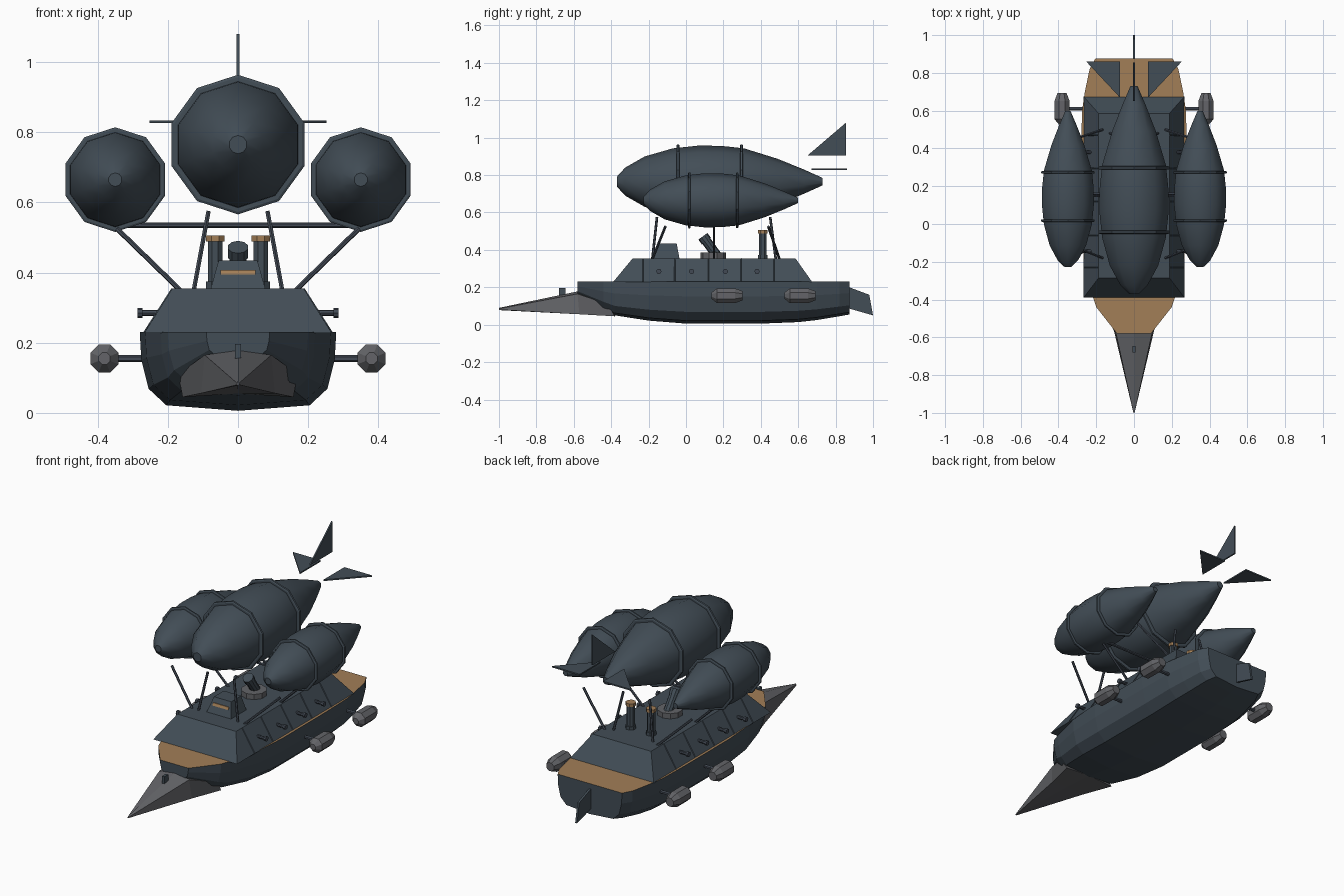
import bpy, bmesh, math
from mathutils import Vector

if "Cube" in bpy.data.objects:
    bpy.data.objects.remove(bpy.data.objects["Cube"])


def mat(name, r, g, b):
    m = bpy.data.materials.new(name)
    m.diffuse_color = (r, g, b, 1)
    m.use_nodes = True
    m.node_tree.nodes["Principled BSDF"].inputs["Base Color"].default_value = m.diffuse_color
    return m


SLATE = mat("slate_iron", 0.055, 0.075, 0.094)
STEEL = mat("grey_steel", 0.125, 0.127, 0.138)
WOOD = mat("tan_wood", 0.36, 0.21, 0.095)
BAR = mat("strut_iron", 0.055, 0.068, 0.09)


def make(name, verts, faces, *mats):
    me = bpy.data.meshes.new(name)
    me.from_pydata(verts, [], faces)
    bm = bmesh.new()
    bm.from_mesh(me)
    bmesh.ops.recalc_face_normals(bm, faces=bm.faces)
    bm.to_mesh(me)
    bm.free()
    ob = bpy.data.objects.new(name, me)
    bpy.context.collection.objects.link(ob)
    for m in mats:
        me.materials.append(m)
    return ob


def loft(name, rings, *mats):
    """Skin a list of equal-length closed rings and cap both ends."""
    n = len(rings[0])
    verts = [p for r in rings for p in r]
    faces = [(i * n + j, i * n + (j + 1) % n, (i + 1) * n + (j + 1) % n, (i + 1) * n + j)
             for i in range(len(rings) - 1) for j in range(n)]
    faces += [tuple(range(n)), tuple(range(len(verts) - n, len(verts)))]
    return make(name, verts, faces, *mats)


def turned(name, a, b, profile, sides, m, turn=0.0):
    """Lathe (distance, radius) pairs along the axis from a to b."""
    a, b = Vector(a), Vector(b)
    d = (b - a).normalized()
    ref = Vector((0, 0, 1)) if abs(d.z) < 0.95 else Vector((0, 1, 0))
    u = (ref - d * ref.dot(d)).normalized()
    v = d.cross(u)
    rings = []
    for t, r in profile:
        ring = []
        for k in range(sides):
            w = turn + 2 * math.pi * k / sides
            ring.append(a + d * t + (u * math.cos(w) + v * math.sin(w)) * r)
        rings.append(ring)
    return loft(name, rings, m)


def rod(name, a, b, r, m, sides=6):
    length = (Vector(b) - Vector(a)).length
    return turned(name, a, b, [(0, r), (length, r)], sides, m)


def rect(hw, y0, y1, z):
    return [(-hw, y0, z), (hw, y0, z), (hw, y1, z), (-hw, y1, z)]


def plate(name, pts, axis, t, m):
    """Thin plate: outline thickened along an axis."""
    off = Vector([t if i == axis else 0 for i in range(3)])
    return loft(name, [[Vector(p) - off for p in pts], [Vector(p) + off for p in pts]], m)


# Hull: stations (y, half width, keel height) with one shared cross-section
stations = [(-0.58, 0.09, 0.16), (-0.44, 0.2, 0.08), (-0.38, 0.22, 0.05), (-0.2, 0.265, 0.022),
            (0.0, 0.28, 0.006), (0.4, 0.28, 0.006), (0.6, 0.275, 0.014), (0.7, 0.26, 0.025),
            (0.82, 0.235, 0.045), (0.875, 0.205, 0.055)]
section = [(1, 1), (0.985, 0.65), (0.91, 0.28), (0.73, 0.07)]
rings = []
for y, w, zb in stations:
    side = [(w * fx, y, zb + (0.23 - zb) * fz) for fx, fz in section]
    rings.append(side + [(0, y, zb)] + [(-x, yy, z) for x, yy, z in reversed(side)])
hull = loft("hull", rings, SLATE, WOOD)
for p in hull.data.polygons:
    p.material_index = 1 if p.normal.z > 0.9 else 0

# Bow ram: spike spreading back under the bow
loft("ram", [
    [(0, -1.0, 0.09), (0.003, -1.0, 0.085), (0.003, -1.0, 0.08), (0, -1.0, 0.078),
     (-0.003, -1.0, 0.08), (-0.003, -1.0, 0.085)],
    [(0, -0.58, 0.178), (0.095, -0.58, 0.165), (0.105, -0.57, 0.056), (0, -0.57, 0.066),
     (-0.105, -0.57, 0.056), (-0.095, -0.58, 0.165)],
    [(0, -0.4, 0.13), (0.17, -0.42, 0.11), (0.158, -0.38, 0.045), (0, -0.38, 0.055),
     (-0.158, -0.38, 0.045), (-0.17, -0.42, 0.11)]], STEEL)
loft("ram_post", [rect(0.008, -0.68, -0.645, 0.155), rect(0.008, -0.68, -0.645, 0.197)], SLATE)

# Rudder
plate("rudder", [(0, 0.86, 0.205), (0, 0.98, 0.16), (0, 1.0, 0.05), (0, 0.86, 0.09)], 0, 0.006, SLATE)

# Armoured casemate with sloped sides
loft("casemate", [rect(0.267, -0.39, 0.675, 0.228), rect(0.187, -0.285, 0.585, 0.355)], SLATE)

# Pilot house with viewing slit
loft("pilot_house", [rect(0.078, -0.175, -0.035, 0.354), rect(0.055, -0.14, -0.05, 0.435)], SLATE)
plate("viewing_slit", [(-0.05, -0.159, 0.394), (0.05, -0.159, 0.394),
                       (0.05, -0.153, 0.408), (-0.05, -0.153, 0.408)], 1, 0.003, WOOD)

# Mortar on its round mount
turned("mortar_mount", (0, 0.145, 0.354), (0, 0.145, 0.4), [(0, 0.068), (0.031, 0.068)], 10, STEEL)
turned("mortar_barrel", (0, 0.165, 0.37), (0, 0.09, 0.473),
       [(0, 0.026), (0.095, 0.026), (0.095, 0.03), (0.127, 0.03)], 10, SLATE)

for s in (-1, 1):
    # Funnels with wooden-coloured caps
    base = (s * 0.065, 0.41, 0.354)
    turned("funnel", base, (s * 0.065, 0.41, 0.5),
           [(0, 0.028), (0.02, 0.028), (0.02, 0.022), (0.14, 0.022)], 8, SLATE, math.pi / 8)
    turned("funnel_cap", (s * 0.065, 0.41, 0.488), (s * 0.065, 0.41, 0.51),
           [(0, 0.028), (0.018, 0.028)], 8, WOOD, math.pi / 8)

    # Broadside guns
    for y in (-0.145, 0.03, 0.21, 0.38):
        turned("side_gun", (s * 0.2, y, 0.285), (s * 0.29, y, 0.285),
               [(0, 0.009), (0.072, 0.009), (0.072, 0.014), (0.086, 0.014)], 8, BAR)

    # Armour seams
    for y in (-0.23, -0.06, 0.12, 0.295, 0.47):
        rod("armour_seam", (s * 0.267, y, 0.229), (s * 0.187, y, 0.354), 0.003, SLATE, 4)

    # Engine pods on arms
    for y in (0.22, 0.61):
        turned("engine_pod", (s * 0.381, y - 0.083, 0.155), (s * 0.381, y, 0.155),
               [(0, 0.018), (0.028, 0.043), (0.125, 0.043), (0.166, 0.026)], 8, STEEL, math.pi / 8)
        rod("pod_arm", (s * 0.25, y, 0.155), (s * 0.35, y, 0.155), 0.01, BAR)

    # Struts from the casemate to the gas bags
    for y0, y1 in ((-0.18, -0.11), (0.15, 0.15), (0.5, 0.44)):
        rod("outer_strut", (s * 0.165, y0, 0.35), (s * 0.345, y1, 0.525), 0.007, BAR)
    for y0, y1 in ((-0.18, -0.155), (0.48, 0.45)):
        rod("inner_strut", (s * 0.126, y0, 0.35), (s * 0.084, y1, 0.575), 0.007, BAR)

    # Horizontal tail fins
    plate("tail_fin", [(s * 0.075, 0.67, 0.83), (s * 0.075, 0.86, 0.83), (s * 0.253, 0.86, 0.83)],
          2, 0.004, SLATE)

rod("cross_bar", (-0.35, 0.16, 0.535), (0.35, 0.16, 0.535), 0.008, BAR)
plate("top_fin", [(0, 0.65, 0.905), (0, 0.855, 0.905), (0, 0.855, 1.08)], 0, 0.004, SLATE)

# Gas bags: the side ones are three-quarter copies of the main one
bag = [(0, 0.026), (0.045, 0.075), (0.15, 0.135), (0.3, 0.178), (0.44, 0.193), (0.56, 0.191),
       (0.68, 0.178), (0.86, 0.122), (1.0, 0.065), (1.1, 0.02)]
for name, x, y, z, k in (("main", 0, -0.37, 0.765, 1), ("left", -0.35, -0.227, 0.665, 0.75),
                         ("right", 0.35, -0.227, 0.665, 0.75)):
    ob = turned(name + "_gas_bag", (x, y, z), (x, y + 1, z), [(t * k, r * k) for t, r in bag], 10, SLATE)
    bpy.ops.object.select_all(action='DESELECT')
    ob.select_set(True)
    bpy.context.view_layer.objects.active = ob
    bpy.ops.object.shade_smooth_by_angle(angle=math.radians(40))
    for t, r in ((0.327, 0.192), (0.667, 0.191)):
        w = 0.009 * k
        turned(name + "_bag_band", (x, y, z), (x, y + 1, z),
               [(t * k - w, r * k), (t * k - w * 0.6, (r + 0.007) * k),
                (t * k + w * 0.6, (r + 0.007) * k), (t * k + w, r * k)], 10, SLATE)
